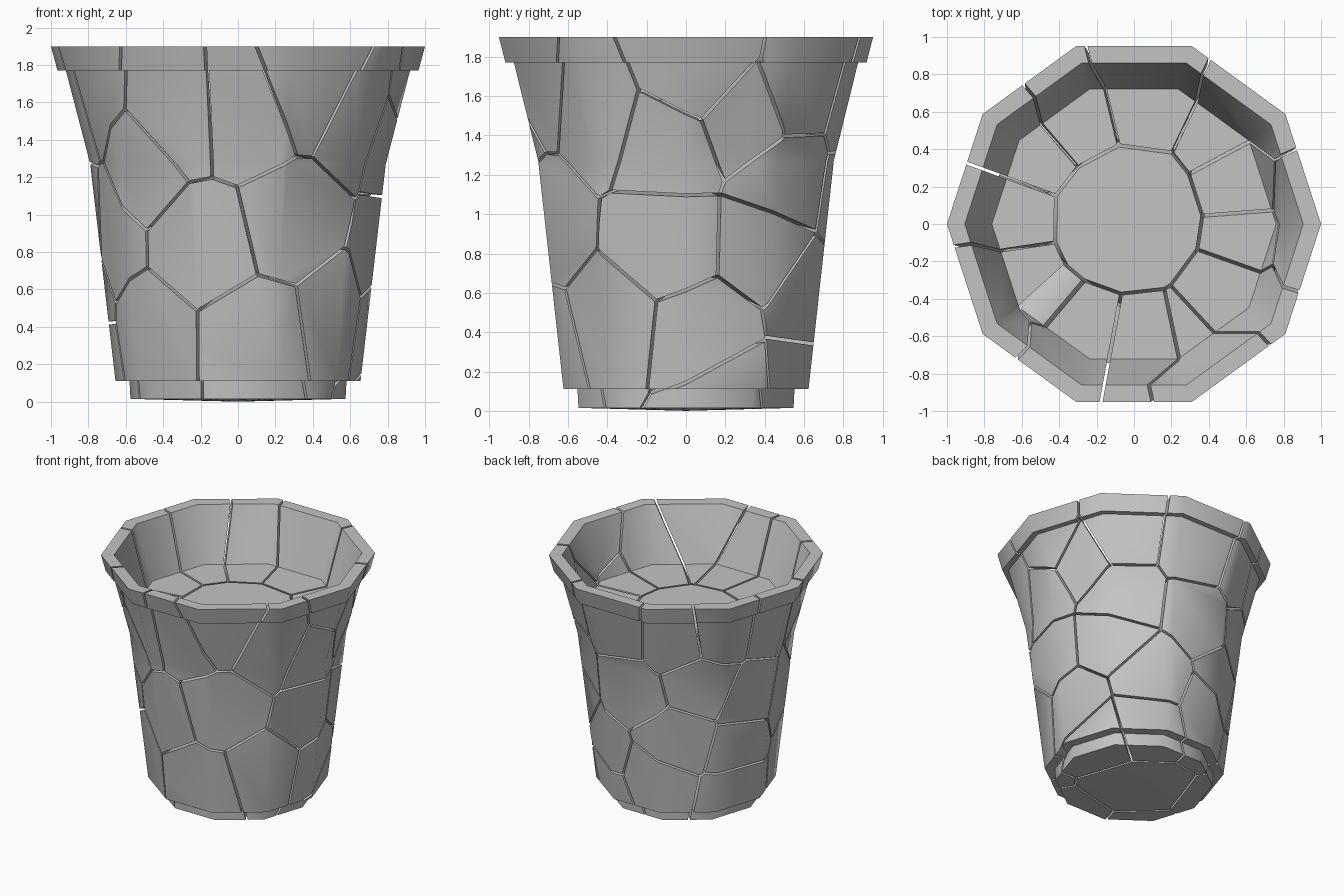
import bpy
import bmesh
from math import radians, cos, sin, tau
from mathutils import Vector

SIDES = 10
HALF_GAP = 0.008

# Remove only the default cube
cube = bpy.data.objects.get("Cube")
if cube:
    bpy.data.objects.remove(cube, do_unlink=True)


def make_material(name, colour):
    material = bpy.data.materials.new(name)
    material.use_nodes = True
    material.diffuse_color = colour
    shader = material.node_tree.nodes["Principled BSDF"]
    shader.inputs["Base Color"].default_value = colour
    return material


def lathe(profile, bottom_z):
    """Spin (radius, height) points into a closed solid with flat sides."""
    bm = bmesh.new()
    rings = []
    for radius, height in profile:
        rings.append([
            bm.verts.new((radius * cos(tau * i / SIDES), radius * sin(tau * i / SIDES), height))
            for i in range(SIDES)
        ])
    for lower, upper in zip(rings, rings[1:]):
        for i in range(SIDES):
            j = (i + 1) % SIDES
            bm.faces.new((lower[i], lower[j], upper[j], upper[i]))
    # Flat filling inside the rim
    bm.faces.new(rings[-1])
    # Slightly domed underside
    centre = bm.verts.new((0, 0, bottom_z))
    for i in range(SIDES):
        bm.faces.new((centre, rings[0][(i + 1) % SIDES], rings[0][i]))
    bmesh.ops.recalc_face_normals(bm, faces=bm.faces[:])
    return bm


def cut_away(bm, point, normal):
    """Slice off everything beyond a plane and close the cut."""
    geometry = bm.verts[:] + bm.edges[:] + bm.faces[:]
    result = bmesh.ops.bisect_plane(
        bm, geom=geometry, dist=0.00001, plane_co=point, plane_no=normal, clear_outer=True)
    edges = [e for e in result["geom_cut"]
             if isinstance(e, bmesh.types.BMEdge) and e.is_boundary]
    if edges:
        bmesh.ops.triangle_fill(bm, edges=edges, normal=normal, use_beauty=True)


def make_shard(solid, seed, others):
    """Keep the part of the solid nearest to one seed, less half a crack."""
    bm = solid.copy()
    for other in sorted(others, key=lambda p: (p - seed).length):
        normal = (other - seed).normalized()
        cut_away(bm, (seed + other) / 2 - normal * HALF_GAP, normal)
        if not bm.faces:
            break
    open_edges = [e for e in bm.edges if e.is_boundary]
    if open_edges:
        bmesh.ops.holes_fill(bm, edges=open_edges, sides=0)
    bmesh.ops.recalc_face_normals(bm, faces=bm.faces[:])
    return bm


# Foot, flared wall, overhanging rim and inner wall down to the filling
pot_profile = [
    (0.575, 0.015), (0.58, 0.11), (0.655, 0.11), (0.79, 1.27), (0.92, 1.77),
    (0.965, 1.77), (1.0, 1.9), (0.905, 1.9), (0.76, 1.48),
]
pot_solid = lathe(pot_profile, 0.0)

# Shard centres around the wall, as (angle in degrees, height)
front_seeds = [
    (223, .35), (280, .33), (254, .85), (294, .97), (226, 1.25),
    (246, 1.5), (273, 1.5), (297, 1.65), (323, 1.5),
]
left_seeds = [
    (352, .85), (323, .45), (8, .38), (22, .08), (353, 1.35), (5, 1.7),
    (21, 1.5), (42, 1.65), (42, 1.15), (35, .85), (62, .52), (60, .18),
]
back_seeds = [
    (86, 1.6), (120, 1.55), (143, 1.6), (92, 1.1),
    (133, 1.2), (119, .7), (105, .35),
]
right_seeds = [(177, 1.6), (202, 1.65), (167, 1.0), (161, .6), (160, .25), (200, .9)]

seeds = []
for angle, height in front_seeds + left_seeds + back_seeds + right_seeds:
    reach = 0.62 + 0.12 * height
    seeds.append(Vector((reach * cos(radians(angle)), reach * sin(radians(angle)), height)))

# Shard centres in the core
for height in (0.15, 0.7, 1.3):
    seeds.append(Vector((-0.05, 0.03, height)))

# Build every shard
clay = make_material("grey clay", (0.55, 0.55, 0.55, 1))
bpy.ops.object.select_all(action="DESELECT")
number = 0
for seed in seeds:
    shard = make_shard(pot_solid, seed, [s for s in seeds if s is not seed])
    if shard.faces:
        number += 1
        name = f"pot_shard_{number}"
        mesh = bpy.data.meshes.new(name)
        shard.to_mesh(mesh)
        mesh.materials.append(clay)
        piece = bpy.data.objects.new(name, mesh)
        bpy.context.collection.objects.link(piece)
        piece.select_set(True)
        bpy.context.view_layer.objects.active = piece
    shard.free()
pot_solid.free()

# Smooth round the wall, crisp at the rim, foot and cracks
bpy.ops.object.shade_smooth_by_angle(angle=radians(40))
